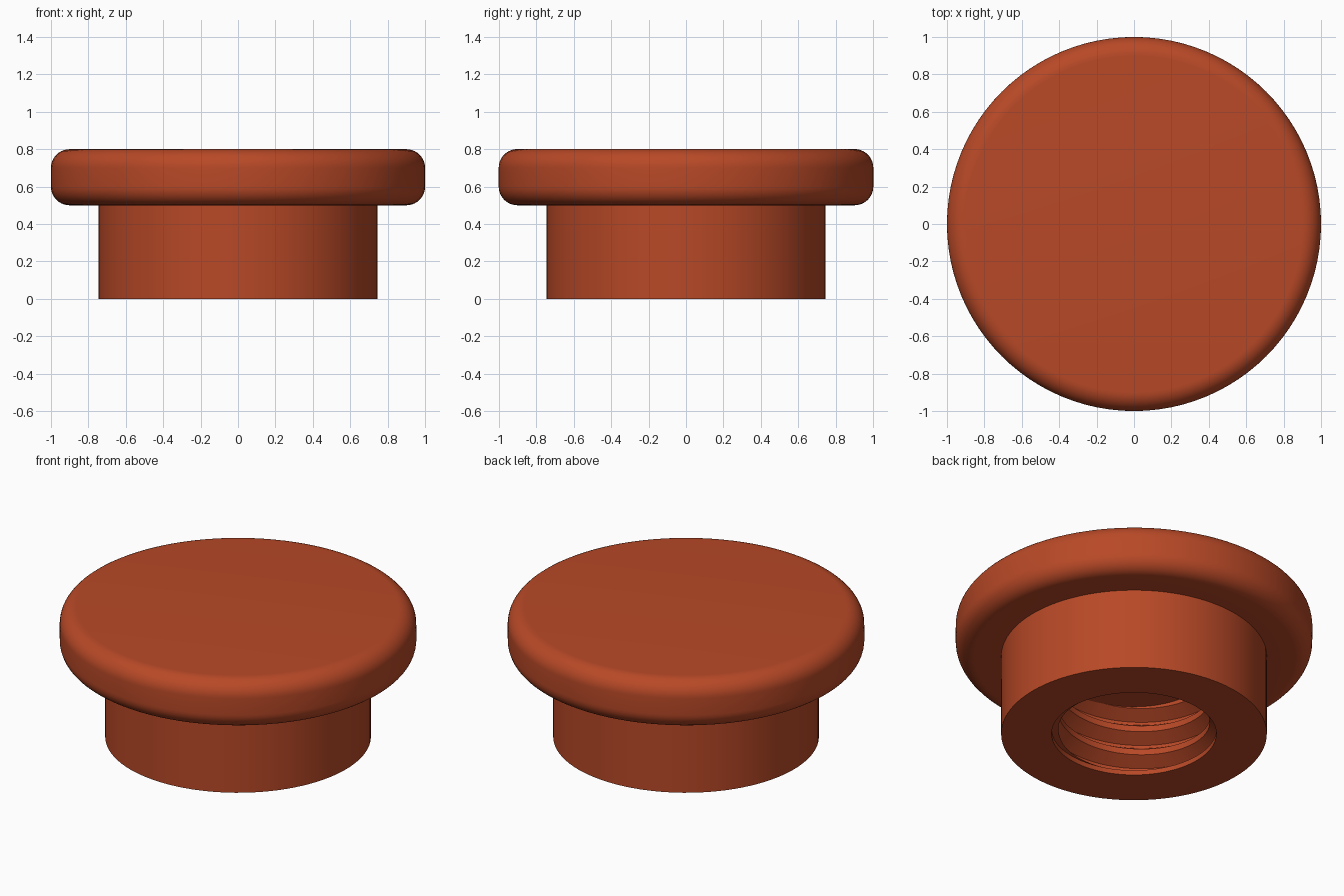
import bpy, bmesh, math

if "Cube" in bpy.data.objects:
    bpy.data.objects.remove(bpy.data.objects["Cube"])

SEG = 96                      # steps around the axis
PITCH, CREST, ROOT = 0.15, 0.425, 0.5
ENTRY_R, Z0, DEPTH = 0.462, 0.03, 0.42
PHASE = 0.127 - PITCH * 225 / 360   # height of ridge centre at angle 0

bm = bmesh.new()


def point(r, a, z):
    return bm.verts.new((r * math.cos(a), r * math.sin(a), z))


def angle(i):
    return 2 * math.pi * (i % SEG) / SEG


def skin(rows):
    """Join neighbouring rows of vertices with quads."""
    for a, b in zip(rows, rows[1:]):
        for j in range(len(a) - 1):
            bm.faces.new((a[j], b[j], b[j + 1], a[j + 1]))


def thread_radius(i, z):
    """Radius of the trapezoid thread at angle step i and height z."""
    t = ((z - PHASE) / PITCH - (i % SEG) / SEG + 0.5) % 1 - 0.5
    f = (abs(t) - 0.125) / 0.3125
    return CREST + (ROOT - CREST) * min(1, max(0, f))


# Outer profile: rounded cap, stem, bottom ring and plain hole entry
profile = [(0, 0.8)]
for cz, start in ((0.7, 90), (0.6, 0)):
    for k in range(11):
        a = math.radians(start - 9 * k)
        profile.append((0.9 + 0.1 * math.cos(a), cz + 0.1 * math.sin(a)))
profile += [(0.745, 0.5), (0.745, 0), (ENTRY_R, 0), (ENTRY_R, Z0)]
skin([[point(r, angle(i), z) for r, z in profile] for i in range(SEG + 1)])

# Helical thread, trimmed at the entry and at the hole's end
offsets = (-0.125, 0.125, 0.4375, 0.5625, 0.875)
rows = []
for i in range(-4 * SEG, 5 * SEG + 1):
    row = []
    for o in offsets:
        z = min(DEPTH, max(Z0, PHASE + PITCH * (i / SEG + o)))
        row.append(point(thread_radius(i, z), angle(i), z))
    if max(v.co.z for v in row) > Z0 and min(v.co.z for v in row) < DEPTH:
        rows.append(row)
    elif max(v.co.z for v in row) <= Z0:
        rows = [row]
    else:
        rows.append(row)
        break
skin(rows)

# Lip between entry and thread, and the flat end of the hole
skin([[point(ENTRY_R, angle(i), Z0), point(thread_radius(i, Z0), angle(i), Z0)]
      for i in range(SEG + 1)])
skin([[point(thread_radius(i, DEPTH), angle(i), DEPTH), point(0, 0, DEPTH)]
      for i in range(SEG + 1)])

bmesh.ops.remove_doubles(bm, verts=bm.verts[:], dist=0.00005)
loose = [v for v in bm.verts if not v.link_faces]
bmesh.ops.delete(bm, geom=loose, context='VERTS')
bmesh.ops.recalc_face_normals(bm, faces=bm.faces[:])

mesh = bpy.data.meshes.new("threaded_knob")
bm.to_mesh(mesh)
bm.free()
knob = bpy.data.objects.new("threaded_knob", mesh)
bpy.context.collection.objects.link(knob)

mat = bpy.data.materials.new("rust_orange")
mat.diffuse_color = (0.48, 0.066, 0.02, 1)
mat.use_nodes = True
mat.node_tree.nodes["Principled BSDF"].inputs["Base Color"].default_value = mat.diffuse_color
mesh.materials.append(mat)

bpy.context.view_layer.objects.active = knob
knob.select_set(True)
bpy.ops.object.shade_smooth_by_angle(angle=math.radians(30))
